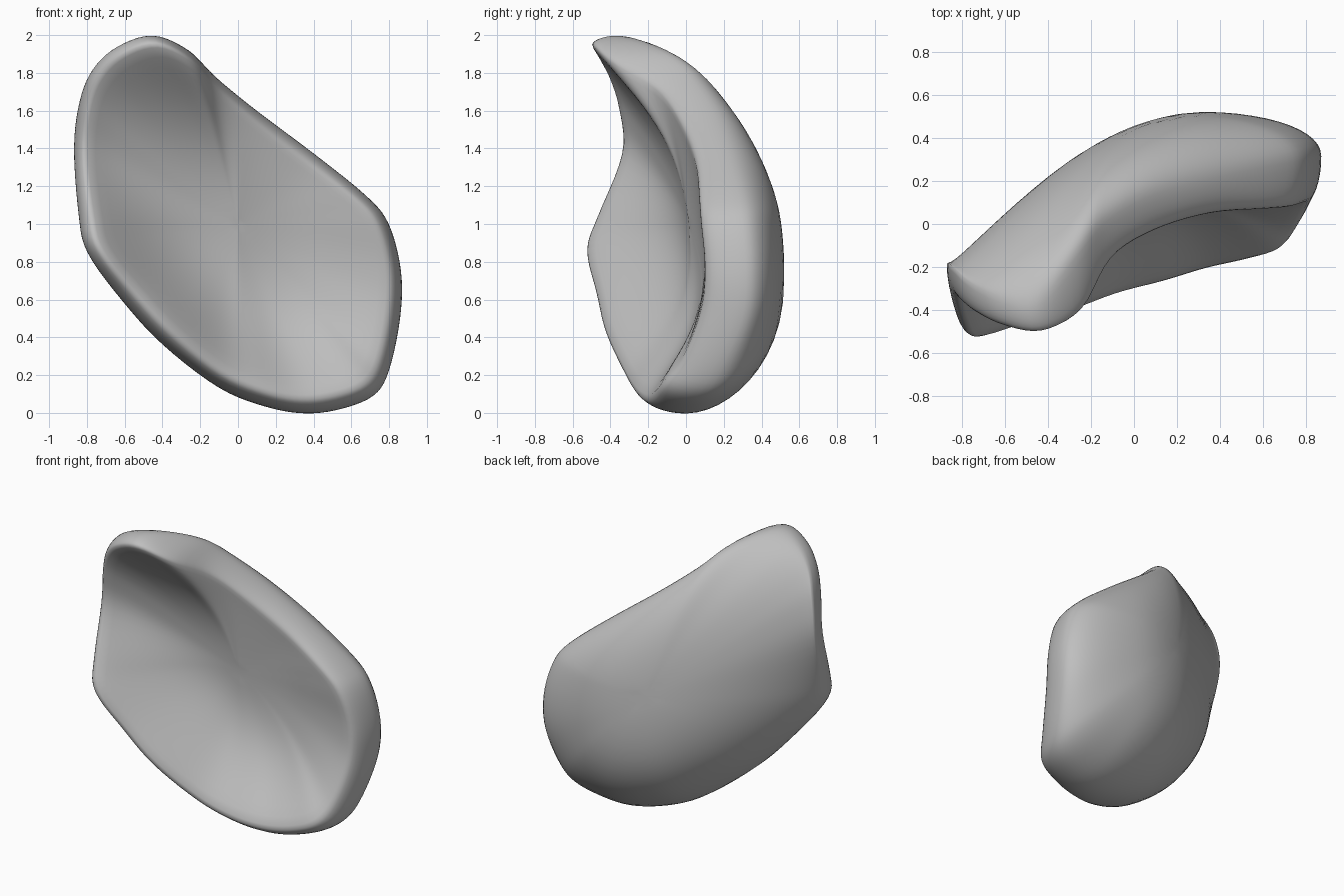
import bpy, bmesh, math
from mathutils import Vector

start_cube = bpy.data.objects.get("Cube")
if start_cube:
    bpy.data.objects.remove(start_cube, do_unlink=True)

# Outline stations, clockwise from the hood: x, z, lip depth, side depth
STATIONS = [
    (-.45, 2.0, -.5, -.36), (-.26, 1.92, -.4, -.14), (-.12, 1.78, -.16, .02),
    (.1, 1.6, -.03, .14), (.4, 1.375, .05, .22), (.68, 1.15, .07, .28),
    (.8, 1.0, .08, .3), (.865, .75, .1, .32), (.86, .5, .08, .3),
    (.8, .22, -.02, .18), (.72, .09, -.12, .1), (.55, .02, -.17, .04),
    (.36, -.005, -.21, 0), (.15, .03, -.27, -.03), (-.1, .13, -.33, -.08),
    (-.4, .36, -.43, -.2), (-.62, .6, -.48, -.28), (-.8, .85, -.53, -.36),
    (-.845, 1.05, -.47, -.3), (-.87, 1.4, -.34, -.18), (-.84, 1.65, -.36, -.19),
    (-.77, 1.82, -.41, -.26), (-.64, 1.94, -.47, -.33),
]
CENTRE = (0, 1)
STEPS = 5
RINGS = 16


def smooth_loop(points, steps):
    """Closed curve through the stations."""
    count, result = len(points), []
    for i in range(count):
        a, b, c, d = (Vector(points[(i + k) % count]) for k in (-1, 0, 1, 2))
        for j in range(steps):
            t = j / steps
            result.append(b + (c - a) * t / 2
                          + (a - b * 2.5 + c * 2 - d / 2) * t ** 2
                          + ((b - c) * 1.5 + (d - a) / 2) * t ** 3)
    return result


def back_depth(x, z):
    """Broad curve of the back, curling forward at the left and top."""
    return (.535 - .45 * max(0, .4 - x) ** 2
            - .12 * max(0, z - .6) ** 2 - .3 * max(0, .6 - z) ** 2)


def floor_depth(x, z):
    """Front of the thick body, which thins toward the left."""
    return back_depth(x, z) - .43 - .27 * min(x, 0)


def toward_centre(station, scale):
    return (CENTRE[0] + (station[0] - CENTRE[0]) * scale,
            CENTRE[1] + (station[1] - CENTRE[1]) * scale)


def lip_scale(station):
    """The lip is broader at the bottom than at the hood."""
    radius = math.hypot(station[0] - CENTRE[0], station[1] - CENTRE[1])
    return 1 - (.1 - .02 * station[1]) / radius


def back_point(station, scale):
    x, z = toward_centre(station, scale)
    drop = back_depth(station[0], station[1]) - station[3]
    return x, back_depth(x, z) - drop * (1 - math.sqrt(1 - scale ** 3)), z


def lip_point(station, angle):
    inset = (1 - lip_scale(station)) * (1 - math.cos(angle))
    x, z = toward_centre(station, 1 - inset)
    return x, station[3] + (station[2] - station[3]) * math.sin(angle), z


def hollow_point(station, scale):
    edge = lip_scale(station)
    x, z = toward_centre(station, edge * scale)
    rise = station[2] - floor_depth(*toward_centre(station, edge))
    return x, floor_depth(x, z) + rise * (1 - (1 - scale ** 3) ** 1.5), z


# Rings run from the middle of the back, round the lip, into the hollow
outline = smooth_loop(STATIONS, STEPS)
quarter = math.pi / 2
sections = []
for i in range(1, RINGS):
    sections.append((back_point, math.sin(quarter * i / RINGS)))
for i in range(9):
    sections.append((lip_point, quarter * i / 8))
for i in range(1, RINGS):
    sections.append((hollow_point, 1 - i / RINGS))

bm = bmesh.new()
rings = [[bm.verts.new(place(s, value)) for s in outline]
         for place, value in sections]
count = len(outline)
for near, far in zip(rings, rings[1:]):
    for i in range(count):
        j = (i + 1) % count
        bm.faces.new((near[i], near[j], far[j], far[i]))

# Close the middle of the back and of the hollow
for ring, depth in ((rings[0], back_depth), (rings[-1], floor_depth)):
    tip = bm.verts.new((CENTRE[0], depth(*CENTRE), CENTRE[1]))
    for i in range(count):
        bm.faces.new((ring[i], ring[(i + 1) % count], tip))
bmesh.ops.recalc_face_normals(bm, faces=bm.faces)

mesh = bpy.data.meshes.new("curved_shell")
bm.to_mesh(mesh)
bm.free()
shell = bpy.data.objects.new("curved_shell", mesh)
bpy.context.collection.objects.link(shell)

# Plain grey
grey = bpy.data.materials.new("plain_grey")
grey.use_nodes = True
grey.diffuse_color = (.52, .52, .52, 1)
grey.node_tree.nodes["Principled BSDF"].inputs["Base Color"].default_value = grey.diffuse_color
mesh.materials.append(grey)

# Soften small ripples and shade smoothly
soften = shell.modifiers.new("soften", 'SMOOTH')
soften.factor = .5
soften.iterations = 4
bpy.context.view_layer.objects.active = shell
shell.select_set(True)
bpy.ops.object.shade_smooth()
